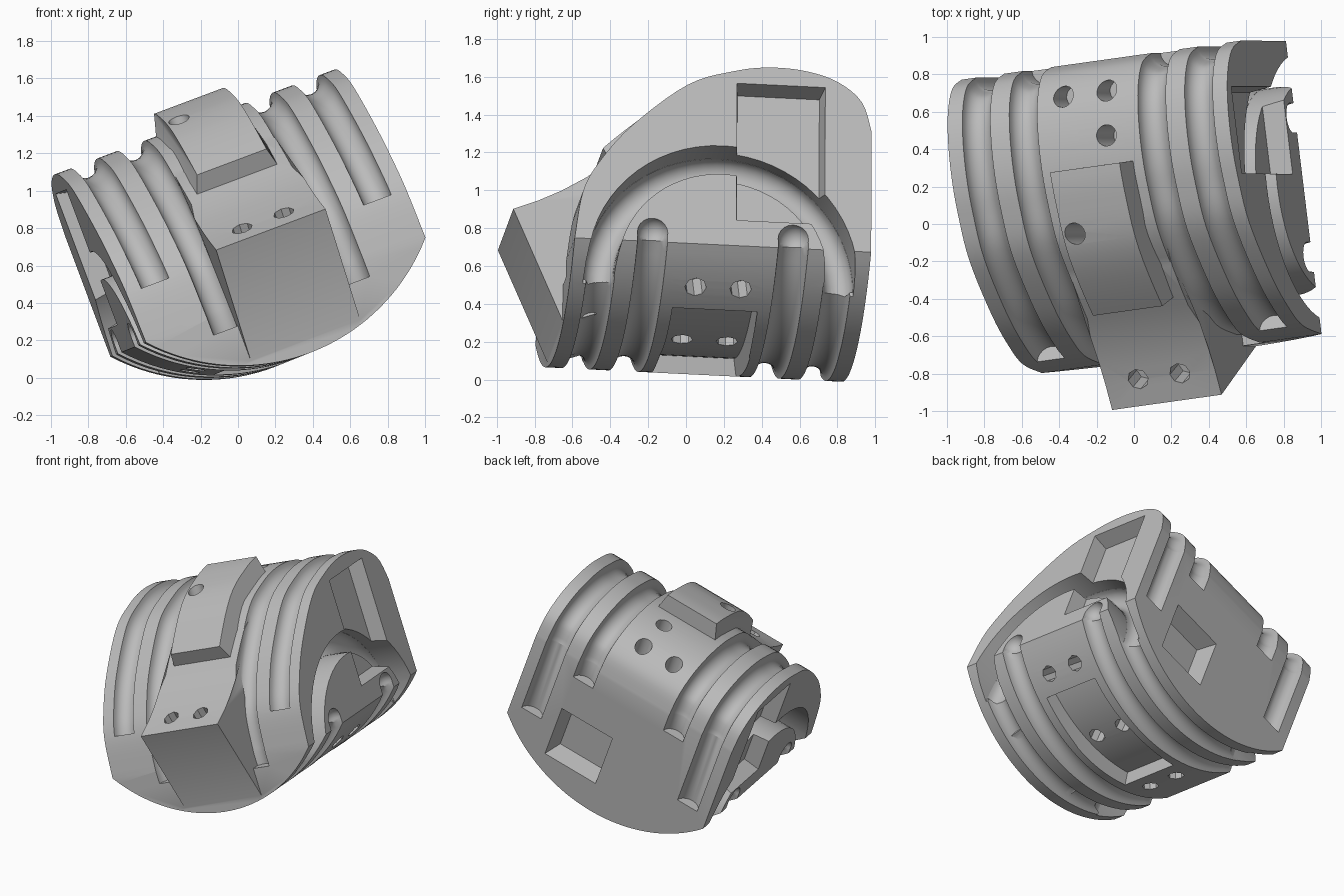
import bpy, bmesh, math
from mathutils import Vector, Matrix

if "Cube" in bpy.data.objects:
    bpy.data.objects.remove(bpy.data.objects["Cube"])

grey = bpy.data.materials.new("plain grey")
grey.use_nodes = True
grey.diffuse_color = (0.5, 0.5, 0.5, 1)
grey.node_tree.nodes["Principled BSDF"].inputs["Base Color"].default_value = (0.5, 0.5, 0.5, 1)

# Block frame: u along the block, v front to back, w up
A = Vector((0.931, 0.13, 0.349)).normalized()
B = Vector((-0.125, 0.992, -0.05))
B = (B - A * B.dot(A)).normalized()
C = A.cross(B)
FRAME = Matrix.Translation((0.16, 0.091, 0.431)) @ Matrix((A, B, C)).transposed().to_4x4()
HALF = 0.805


def make(name, bm):
    bmesh.ops.recalc_face_normals(bm, faces=bm.faces)
    me = bpy.data.meshes.new(name)
    bm.to_mesh(me)
    bm.free()
    me.materials.append(grey)
    ob = bpy.data.objects.new(name, me)
    bpy.context.collection.objects.link(ob)
    return ob


def prism(name, pts, axis, lo, hi, flare=None):
    """Extrude a flat outline along an axis; flare(i) scales point i along that axis."""
    bm = bmesh.new()
    rings = []
    for d in (lo, hi):
        ring = []
        for i, p in enumerate(pts):
            co = list(p)
            co.insert(axis, d * (flare(i) if flare else 1))
            ring.append(bm.verts.new(co))
        rings.append(ring)
    n = len(pts)
    bm.faces.new(rings[0])
    bm.faces.new(rings[1][::-1])
    for i in range(n):
        j = (i + 1) % n
        bm.faces.new((rings[0][i], rings[1][i], rings[1][j], rings[0][j]))
    return make(name, bm)


def tapered_pocket(name, rect, axis, floor, mouth, shrink):
    """Box cutter whose floor is narrower than its mouth."""
    a0, b0, a1, b1 = rect
    ob = prism(name, [(a0, b0), (a1, b0), (a1, b1), (a0, b1)], axis, floor, mouth)
    middle = Vector(((a0 + a1) / 2, (b0 + b1) / 2))
    others = [k for k in range(3) if k != axis]
    for vert in list(ob.data.vertices)[:4]:
        for k, m in zip(others, middle):
            vert.co[k] = m + (vert.co[k] - m) * shrink
    return ob


def tube(name, path, r, side, sides=20):
    """Sweep a circle along a planar path whose plane normal is side."""
    path = [Vector(p) for p in path]
    bm = bmesh.new()
    rings = []
    for i, p in enumerate(path):
        t = (path[min(i + 1, len(path) - 1)] - path[max(i - 1, 0)]).normalized()
        out = t.cross(side)
        ring = []
        for k in range(sides):
            a = math.tau * k / sides
            ring.append(bm.verts.new(p + side * (r * math.cos(a)) + out * (r * math.sin(a))))
        rings.append(ring)
    for a, b in zip(rings, rings[1:]):
        for k in range(sides):
            m = (k + 1) % sides
            bm.faces.new((a[k], a[m], b[m], b[k]))
    bm.faces.new(rings[0])
    bm.faces.new(rings[-1][::-1])
    return make(name, bm)


def drill(name, at, direction, r, depth, sides=20):
    d = Vector(direction).normalized()
    bm = bmesh.new()
    bmesh.ops.create_cone(bm, cap_ends=True, segments=sides, radius1=r, radius2=r, depth=2 * depth,
                          matrix=Matrix.Translation(at) @ d.to_track_quat('Z', 'Y').to_matrix().to_4x4())
    return make(name, bm)


def ball(name, at, r):
    bm = bmesh.new()
    bmesh.ops.create_uvsphere(bm, u_segments=20, v_segments=10, radius=r, matrix=Matrix.Translation(at))
    return make(name, bm)


def combine(target, tool, op):
    mod = target.modifiers.new("join", 'BOOLEAN')
    mod.object, mod.operation, mod.solver = tool, op, 'EXACT'
    bpy.context.view_layer.objects.active = target
    bpy.ops.object.modifier_apply(modifier=mod.name)
    bpy.data.objects.remove(tool)


def smooth_path(keys, steps=5):
    out = []
    for i in range(len(keys) - 1):
        p0, p1, p2, p3 = (Vector(keys[min(max(k, 0), len(keys) - 1)]) for k in range(i - 1, i + 3))
        for s in range(steps):
            t = s / steps
            out.append(0.5 * (2 * p1 + (p2 - p0) * t + (2 * p0 - 5 * p1 + 4 * p2 - p3) * t * t
                              + (3 * p1 - p0 - 3 * p2 + p3) * t ** 3))
    return out + [Vector(keys[-1])]


# Arched top outline, front to back
arch = smooth_path([(-0.79, 0), (-0.745, 0.27), (-0.65, 0.45), (-0.48, 0.656), (-0.19, 0.895),
                    (0.06, 0.985), (0.26, 1.015), (0.46, 1.0), (0.62, 0.945), (0.74, 0.84), (0.79, 0.68)])
# Curved underside, running end to end
R = 1.08
DROP = math.sqrt(R * R - HALF * HALF)


def under_w(u):
    return DROP - math.sqrt(R * R - u * u)


under = [(u, under_w(u)) for u in [HALF * (i / 20 - 1) for i in range(41)]]

body = prism("grooved_block", [(-0.79, -0.6)] + [tuple(p) for p in arch] + [(0.79, -0.6)], 0, -HALF, HALF)
combine(body, prism("lower_limit", under + [(0.9, 0), (0.9, 1.5), (-0.9, 1.5), (-0.9, 0)], 1, -1, 1), 'INTERSECT')

# Cord grooves over the top: the outer and inner pairs stop at different heights
for s in (-1, 1):
    for u, start, back in ((0.64, (-0.743, 0.28), 0.1), (0.37, (-0.79, -0.09), 0.55)):
        path = [(s * u, *start)] + [(s * u, p.x, p.y) for p in arch if p.x > 0 or p.y > start[1] + 0.02]
        path.append((s * u, 0.79, back))
        combine(body, tube("top_groove", path, 0.08, Vector((1, 0, 0))), 'DIFFERENCE')

# Cord grooves along the underside: inner pair ends in round notches, outer pair meets the end channels
for s in (-1, 1):
    inner = [(-0.81, s * 0.375, 0.05)] + [(u, s * 0.375, w) for u, w in under] + [(0.81, s * 0.375, 0.05)]
    combine(body, tube("under_groove", inner, 0.08, Vector((0, 1, 0))), 'DIFFERENCE')
    for end in (-0.81, 0.81):
        combine(body, ball("groove_notch", (end, s * 0.375, 0.05), 0.082), 'DIFFERENCE')
    outer = [(u, s * 0.63, w) for u, w in under if abs(u) < 0.66]
    combine(body, tube("under_groove", outer, 0.074, Vector((0, 1, 0))), 'DIFFERENCE')

# Arched channel and rectangular pocket in each end
LOW = -0.16
angles = [math.pi * i / 32 for i in range(33)]


def half_ring(r):
    return [(r * math.cos(a), LOW + r * math.sin(a)) for a in angles]


for s in (-1, 1):
    slot = half_ring(0.72) + [(-0.72, -0.4), (-0.56, -0.4)] + half_ring(0.56)[::-1] + [(0.56, -0.4), (0.72, -0.4)]
    combine(body, prism("end_slot", slot, 0, s * 0.6, s * 0.95), 'DIFFERENCE')
    floor = [(s * 0.602, v, w) for v, w in half_ring(0.64)]
    combine(body, tube("slot_floor", floor, 0.0795, Vector((1, 0, 0))), 'DIFFERENCE')
    combine(body, tapered_pocket("end_pocket", (0.07, 0.14, 0.545, 0.92), 0, s * 0.69, s * 0.82, 0.92), 'DIFFERENCE')

# Front wedge, its top sweeping up into the arch in a narrower strip
sweep = [(-1.055, 0.33), (-0.92, 0.385), (-0.8, 0.445), (-0.667, 0.527), (-0.57, 0.605), (-0.48, 0.68),
         (-0.36, 0.772), (-0.2, 0.84), (-0.3, 0.2), (-0.5, -0.2), (-0.785, -0.3)]
combine(body, prism("front_wedge", sweep, 0, -0.31, 0.32, lambda i: 0.92 if 3 < i < 8 else 1), 'UNION')

# Square pocket in the back, long pocket in the underside
combine(body, tapered_pocket("back_pocket", (0.03, -0.14, 0.45, 0.27), 1, 0.65, 0.8, 0.82), 'DIFFERENCE')
floor = [(u, w + 0.1) for u, w in under if -0.4 < u < 0.5]
combine(body, prism("under_pocket", floor + [(floor[-1][0], -0.5), (floor[0][0] - 0.1, -0.5)], 1, -0.24, 0.24,
                    lambda i: 0.88 if i < len(floor) else 1.1), 'DIFFERENCE')

# Raised pad following the arch, with slightly sloping sides
run = [p for p in arch if -0.49 < p.x < 0.23]
top = []
for i, p in enumerate(run):
    t = (run[min(i + 1, len(run) - 1)] - run[max(i - 1, 0)]).normalized()
    top.append(p + Vector((-t.y, t.x)) * 0.12)
combine(body, prism("raised_pad", [tuple(p) for p in top] + [(p.x, p.y - 0.1) for p in reversed(run)], 0, -0.2, 0.2,
                    lambda i: 1 if i < len(run) else 1.3), 'UNION')

# Peg holes: top, wedge and underside
for u, v in ((-0.14, 0.61), (0.11, 0.61), (0.1, 0.37), (-0.13, -0.13)):
    combine(body, drill("top_hole", (u, v, 1.05), (0, 0, 1), 0.057, 0.3), 'DIFFERENCE')
for s in (-0.12, 0.12):
    combine(body, drill("wedge_hole", (s, -0.91, 0.38), (0, -0.35, 0.93), 0.057, 0.15, 8), 'DIFFERENCE')
    for u, lift in ((0.61, 0), (0.05, 0.1), (-0.52, 0)):
        at = (u, s, under_w(u) + lift)
        combine(body, drill("under_hole", at, (u, 0, under_w(u) - DROP), 0.057, 0.15, 8), 'DIFFERENCE')

# Tilt into place
body.data.transform(FRAME)
bpy.ops.object.select_all(action='DESELECT')
body.select_set(True)
bpy.context.view_layer.objects.active = body
bpy.ops.object.shade_smooth_by_angle(angle=math.radians(28))
